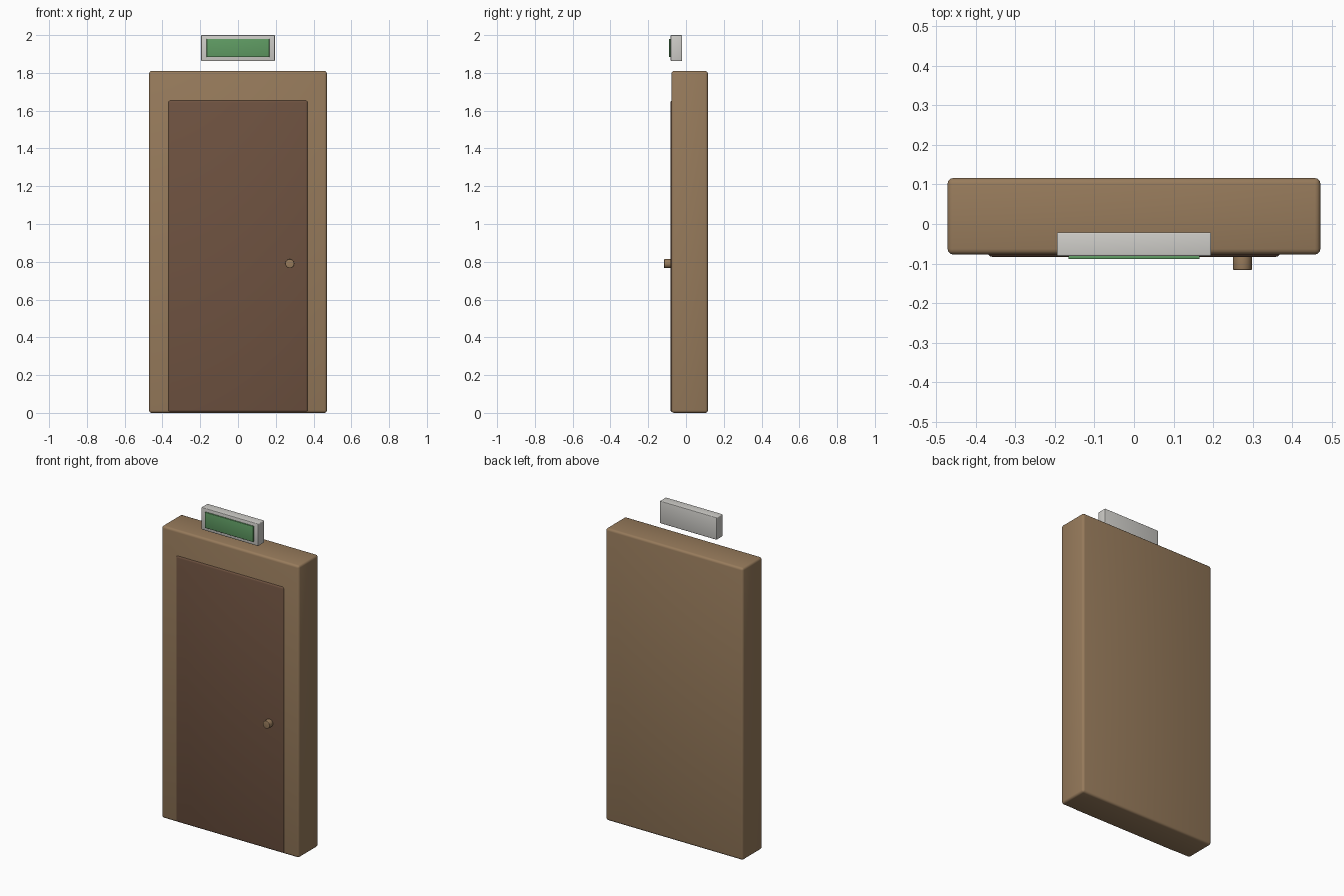
import bpy
from math import radians

cube = bpy.data.objects.get("Cube")
if cube:
    bpy.data.objects.remove(cube, do_unlink=True)


def material(name, rgb):
    m = bpy.data.materials.new(name)
    m.use_nodes = True
    m.diffuse_color = (*rgb, 1)
    bsdf = next(n for n in m.node_tree.nodes if n.type == 'BSDF_PRINCIPLED')
    bsdf.inputs["Base Color"].default_value = (*rgb, 1)
    return m


def finish(name, mat, bevel):
    """Name the active object, round its edges and shade it smooth."""
    ob = bpy.context.object
    ob.name = name
    ob.data.materials.append(mat)
    bpy.ops.object.transform_apply(location=False, rotation=True, scale=True)
    mod = ob.modifiers.new("Rounded edges", 'BEVEL')
    mod.width = bevel
    mod.segments = 3
    mod.limit_method = 'ANGLE'
    mod.angle_limit = radians(40)
    bpy.ops.object.modifier_apply(modifier=mod.name)
    bpy.ops.object.shade_smooth_by_angle(angle=radians(40))
    return ob


def box(name, half_x, y, z, mat, bevel):
    """Box centred on x, spanning the given y and z ranges."""
    bpy.ops.mesh.primitive_cube_add(size=1, location=(0, sum(y) / 2, sum(z) / 2))
    bpy.context.object.scale = (2 * half_x, y[1] - y[0], z[1] - z[0])
    return finish(name, mat, bevel)


wood = material("light brown wood", (0.31, 0.198, 0.106))
dark_wood = material("dark brown wood", (0.158, 0.085, 0.052))
grey = material("pale grey casing", (0.62, 0.61, 0.58))
green = material("sign green", (0.115, 0.33, 0.125))

# Door frame block and the door leaf standing slightly proud of it
box("door_frame", 0.471, (-0.077, 0.116), (0, 1.81), wood, 0.014)
box("door_leaf", 0.37, (-0.083, -0.03), (0.004, 1.655), dark_wood, 0.012)

# Round door knob
bpy.ops.mesh.primitive_cylinder_add(vertices=24, radius=0.024, depth=0.044,
                                    location=(0.274, -0.094, 0.79),
                                    rotation=(radians(90), 0, 0))
finish("door_knob", wood, 0.003)

# Sign casing above the door with its coloured panel
box("sign_casing", 0.195, (-0.081, -0.021), (1.862, 2), grey, 0.004)
box("sign_panel", 0.166, (-0.089, -0.08), (1.883, 1.98), green, 0.002)
